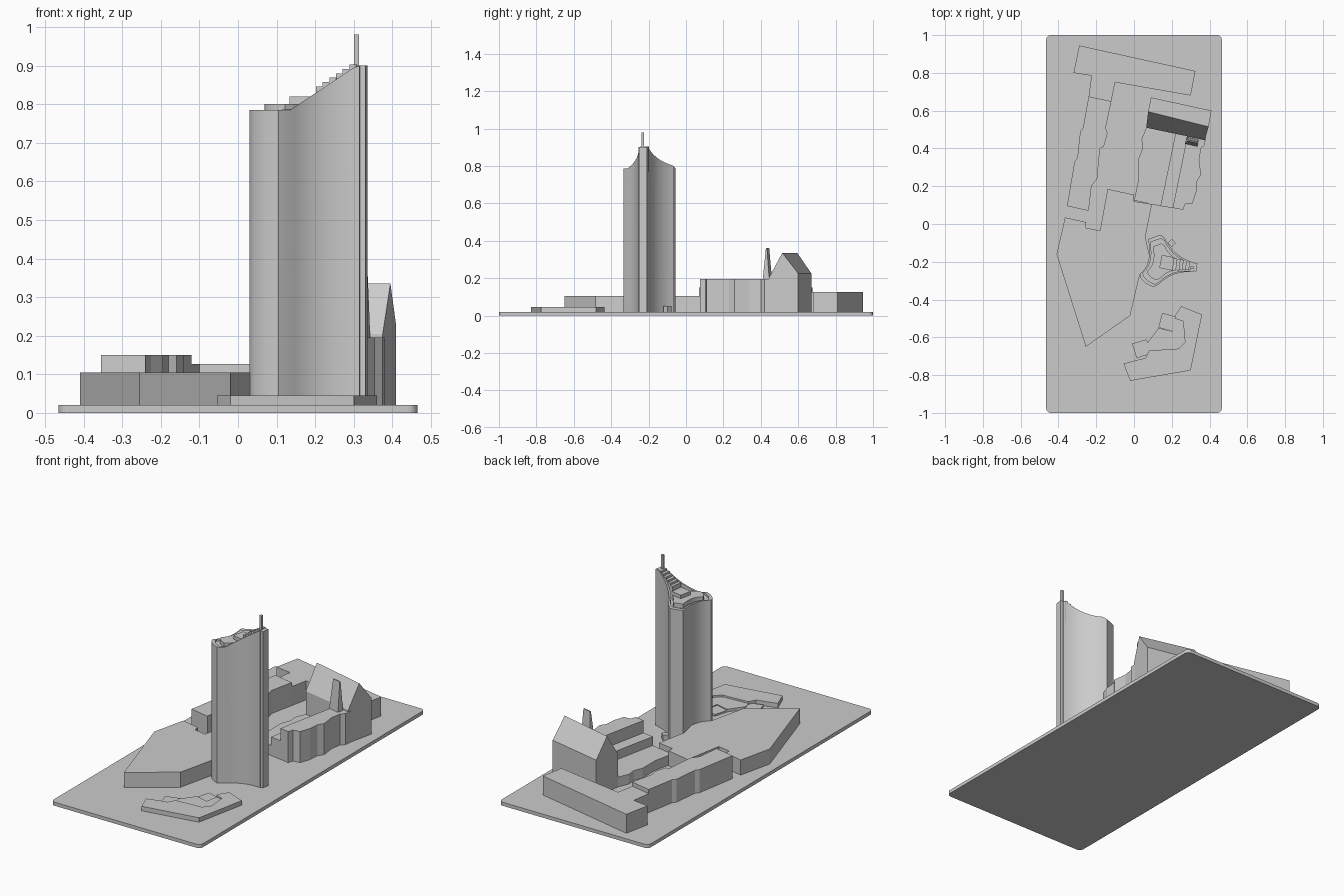
import bpy, bmesh, math
from mathutils import Vector

old = bpy.data.objects.get("Cube")
if old:
    bpy.data.objects.remove(old, do_unlink=True)

grey = bpy.data.materials.new("plain_grey")
grey.use_nodes = True
colour = (0.6, 0.6, 0.6, 1)
grey.diffuse_color = colour
grey.node_tree.nodes["Principled BSDF"].inputs["Base Color"].default_value = colour
GROUND = 0.02


def finish(bm, name, smooth=False):
    bmesh.ops.recalc_face_normals(bm, faces=bm.faces[:])
    mesh = bpy.data.meshes.new(name)
    bm.to_mesh(mesh)
    bm.free()
    mesh.materials.append(grey)
    obj = bpy.data.objects.new(name, mesh)
    bpy.context.collection.objects.link(obj)
    if smooth:
        bpy.ops.object.select_all(action="DESELECT")
        obj.select_set(True)
        bpy.context.view_layer.objects.active = obj
        bpy.ops.object.shade_smooth_by_angle(angle=math.radians(25))
    return obj


def loop(bm, points, height):
    """Ring of vertices; height is a number or a function of x."""
    return [bm.verts.new((x, y, height(x) if callable(height) else height))
            for x, y in points]


def bridge(bm, a, b):
    n = len(a)
    for i in range(n):
        j = (i + 1) % n
        bm.faces.new((a[i], a[j], b[j], b[i]))


def prism(name, points, top, bottom=GROUND - 0.005, rounding=0):
    bm = bmesh.new()
    low, high = loop(bm, points, bottom), loop(bm, points, top)
    bm.faces.new(low)
    bm.faces.new(high)
    bridge(bm, low, high)
    if rounding:
        edges = [e for e in bm.edges if abs(e.verts[0].co.z - e.verts[1].co.z) > 0.001]
        bmesh.ops.bevel(bm, geom=edges, offset=rounding, segments=5,
                        affect="EDGES", profile=0.5)
    return finish(bm, name)


def box(name, cx, cy, sx, sy, top, bottom=GROUND - 0.005, turn=0):
    c, s = math.cos(turn), math.sin(turn)
    corners = [(-sx, -sy), (sx, -sy), (sx, sy), (-sx, sy)]
    return prism(name, [(cx + (u * c - v * s) / 2, cy + (u * s + v * c) / 2)
                        for u, v in corners], top, bottom)


def curve(a, control, b, steps=10):
    """Quadratic arc from a to b."""
    a, m, b = Vector(a), Vector(control), Vector(b)
    return [tuple(a * (1 - t) ** 2 + m * 2 * t * (1 - t) + b * t * t)
            for t in (i / steps for i in range(steps + 1))]


# Ground plate
prism("base_plate", [(-.465, -1), (.465, -1), (.465, 1), (-.465, 1)],
      GROUND, 0, rounding=0.025)

# Back and west blocks
prism("back_block", [(-.29, .945), (.325, .81), (.3, .68), (-.10, .75), (-.12, .65),
                     (-.24, .675), (-.225, .785), (-.32, .80)], 0.127)
prism("west_wing", [(-.24, .675), (-.12, .65), (-.15, .51), (-.14, .48), (-.16, .41),
                    (-.18, .40), (-.195, .24), (-.225, .20), (-.24, .07), (-.355, .095),
                    (-.315, .33), (-.30, .35), (-.285, .49), (-.27, .51)], 0.15)

# Broad podium
prism("podium", [(-.365, .035), (-.255, .01), (-.255, -.02), (-.18, -.035), (-.14, .185),
                 (0, .155), (0, .12), (.095, .105), (.06, -.07), (.09, -.2), (.03, -.27),
                 (-.02, -.485), (-.255, -.65), (-.41, -.16)], 0.105)

# Stepped wings in front of the gabled hall
prism("hall_low_wing", [(.07, .52), (.04, .45), (.045, .40), (.025, .35), (.025, .24),
                        (0, .125), (.14, .095), (.22, .48)], 0.075)
prism("hall_middle_wing", [(.14, .095), (.205, .085), (.285, .465), (.22, .48)], 0.125)
prism("hall_high_wing", [(.205, .085), (.26, .075), (.27, .105), (.31, .11), (.33, .17),
                         (.335, .23), (.355, .26), (.345, .34), (.355, .40), (.375, .42),
                         (.38, .46), (.285, .48)], 0.195)

# Gabled hall: a five-sided cross-section at each end
bm = bmesh.new()
ends = []
for front, ridge, back in (((.065, .51), (.075, .595), (.09, .67)),
                           ((.375, .445), (.395, .515), (.41, .60))):
    section = [(*front, .015), (*front, .205), (*ridge, .335), (*back, .225), (*back, .015)]
    ends.append([bm.verts.new(p) for p in section])
    bm.faces.new(ends[-1])
bridge(bm, *ends)
finish(bm, "gabled_hall")

# Slim wedge turret beside the hall
bm = bmesh.new()
low = loop(bm, [(.27, .425), (.335, .41), (.343, .445), (.278, .46)], 0.19)
high = loop(bm, [(.285, .439), (.335, .427), (.336, .433), (.286, .445)], 0.36)
bm.faces.new(low)
bm.faces.new(high)
bridge(bm, low, high)
finish(bm, "turret")

# Tower with concave sides and a parapet that sweeps up to the east tip
FLOOR = 0.775


def sweep(x):
    return 0.785 + 0.115 * min(1, max(0, (x - 0.135) / 0.173))


outline = (curve((.075, -.08), (.10, -.215), (.03, -.265), 8)
           + curve((.035, -.285), (.05, -.315), (.105, -.335), 5)
           + curve((.135, -.315), (.21, -.245), (.315, -.255), 12)
           + curve((.32, -.205), (.21, -.175), (.16, -.07), 12)
           + [(.14, -.057)])
centre = Vector((.16, -.21))


def shrink(points, amount):
    return [tuple(centre + (Vector(p) - centre) * amount) for p in points]


bm = bmesh.new()
inner = shrink(outline, 0.87)
rings = [loop(bm, outline, GROUND - 0.005), loop(bm, outline, sweep),
         loop(bm, inner, sweep), loop(bm, inner, FLOOR)]
for a, b in zip(rings, rings[1:]):
    bridge(bm, a, b)
bm.faces.new(rings[0])
bm.faces.new(rings[-1])
finish(bm, "tower", smooth=True)

# Roof tiers, climbing steps, tip pillar and mast
prism("roof_tier", shrink(outline, 0.70), 0.80, FLOOR - 0.005)
box("roof_plant", .175, -.205, .07, .07, 0.82, FLOOR - 0.005, -0.2)
for i in range(6):
    x = .215 + .017 * i
    box(f"roof_step_{i + 1}", x, -.212 - .1 * (x - .2), .018, .064 - .004 * i,
        sweep(x) + .008, FLOOR - 0.005, -0.12)
box("tip_pillar", .322, -.229, .022, .042, 0.90, turn=-0.12)
box("mast", .307, -.232, .014, .014, 0.98, 0.76)
box("tower_porch", .20, -.10, .03, .03, 0.05, turn=0.8)

# Low terrace at the front with two small courts
prism("front_terrace", [(-.02, -.83), (.30, -.775), (.36, -.48), (.25, -.435), (.22, -.48),
                        (.215, -.50), (.26, -.515), (.27, -.625), (.235, -.66), (.08, -.67),
                        (.06, -.71), (-.005, -.725), (-.055, -.74)], 0.045)
prism("court_wing", [(.215, -.50), (.26, -.515), (.27, -.625), (.235, -.66), (.08, -.67),
                     (.07, -.63), (.13, -.55), (.205, -.57)], 0.035)
for name, x, y, turn in (("west_court", .04, -.66, .3), ("east_court", .178, -.52, -.27)):
    box(name, x, y, .08, .08, 0.03, turn=turn)
